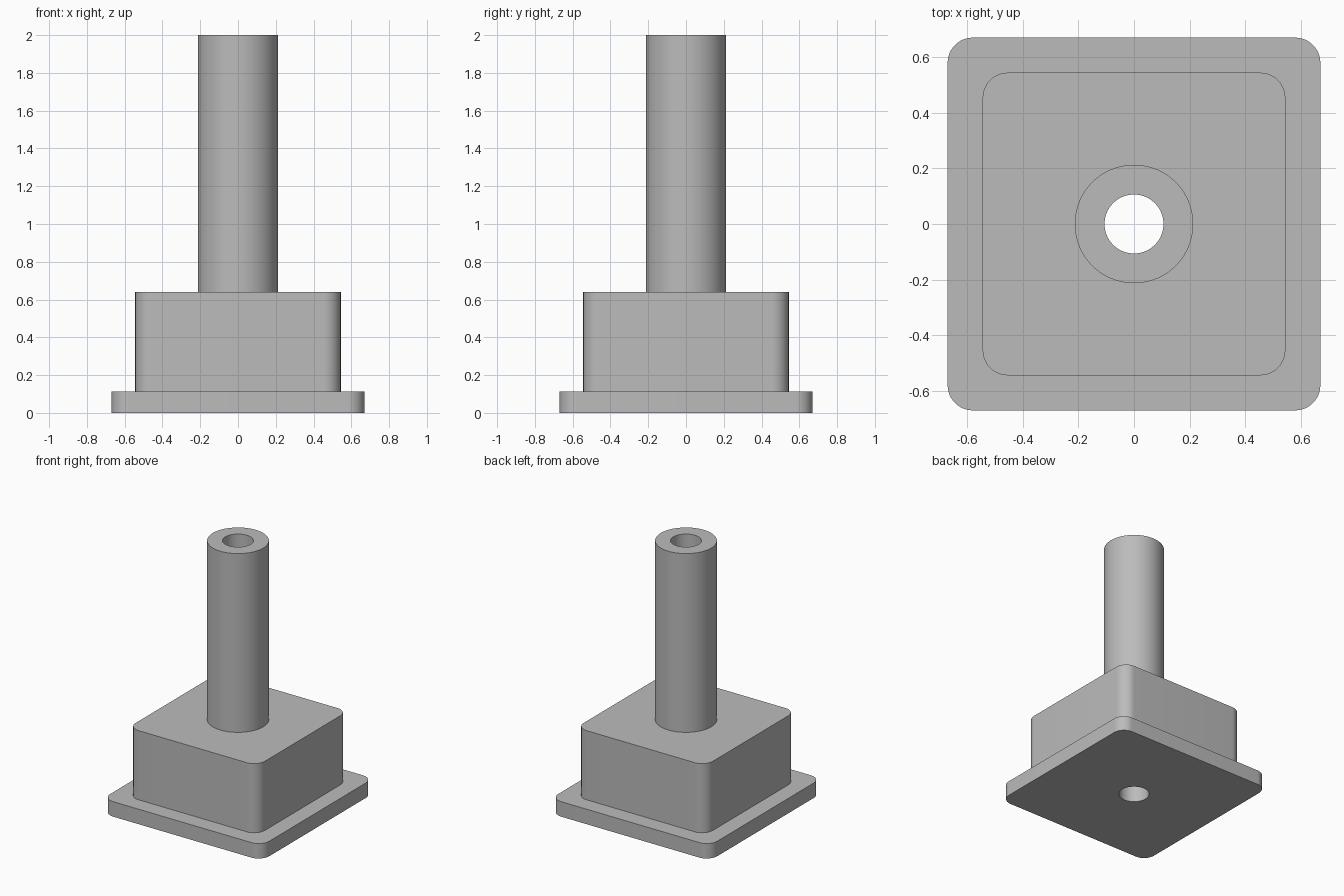
import bpy
import bmesh
from math import cos, sin, pi, radians

cube = bpy.data.objects.get("Cube")
if cube:
    bpy.data.objects.remove(cube, do_unlink=True)

# One plain grey for the whole stand
grey = bpy.data.materials.new("plain grey")
grey.use_nodes = True
colour = (0.5, 0.5, 0.5, 1)
grey.diffuse_color = colour
grey.node_tree.nodes["Principled BSDF"].inputs["Base Color"].default_value = colour

STEPS = 16      # segments in each rounded corner
BORE = 0.106    # radius of the hole through every part


def outline(half, radius):
    """Rounded square; a circle when half equals radius."""
    points = []
    for corner in range(4):
        middle = pi / 4 + corner * pi / 2
        cx = (half - radius) * (1 if cos(middle) > 0 else -1)
        cy = (half - radius) * (1 if sin(middle) > 0 else -1)
        # Circles skip the repeated point where two arcs meet by half-step sampling
        for i in range(STEPS + 1):
            t = i / STEPS if half > radius else (i + 0.5) / (STEPS + 1)
            a = (corner + t) * pi / 2
            points.append((cx + radius * cos(a), cy + radius * sin(a)))
    return points


def bored_block(name, half, radius, bottom, top):
    """Upright solid with the given outline and a round hole down the middle."""
    outer, inner = outline(half, radius), outline(BORE, BORE)
    bm = bmesh.new()
    rings = [[bm.verts.new((x, y, z)) for x, y in shape]
             for shape, z in ((outer, bottom), (outer, top), (inner, top), (inner, bottom))]
    count = len(outer)
    for k in range(4):
        a, b = rings[k], rings[(k + 1) % 4]
        for i in range(count):
            j = (i + 1) % count
            bm.faces.new((a[i], a[j], b[j], b[i]))
    bmesh.ops.recalc_face_normals(bm, faces=bm.faces)
    mesh = bpy.data.meshes.new(name)
    bm.to_mesh(mesh)
    bm.free()
    mesh.materials.append(grey)
    obj = bpy.data.objects.new(name, mesh)
    bpy.context.collection.objects.link(obj)
    bpy.ops.object.select_all(action="DESELECT")
    obj.select_set(True)
    bpy.context.view_layer.objects.active = obj
    bpy.ops.object.shade_smooth_by_angle(angle=radians(30))
    return obj


# Wide foot, square body, and tall tube, stacked
bored_block("base_plate", 0.67, 0.09, 0, 0.114)
bored_block("body_block", 0.544, 0.09, 0.114, 0.64)
bored_block("upright_tube", 0.213, 0.213, 0.64, 2)
